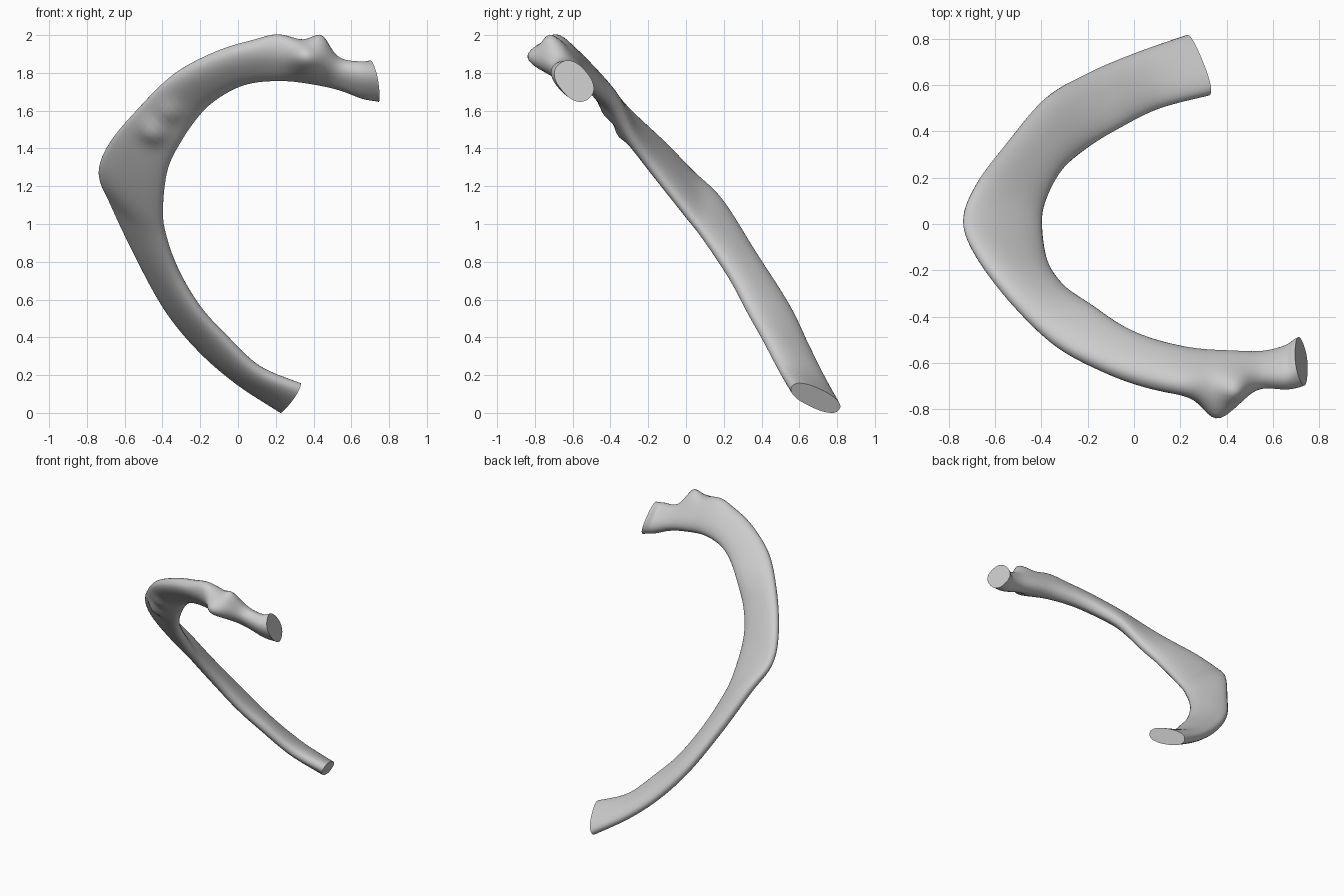
import bpy, bmesh, math
from mathutils import Vector

if "Cube" in bpy.data.objects:
    bpy.data.objects.remove(bpy.data.objects["Cube"])

# Stations along the bone: outer edge xyz, inner edge xyz, thickness
ST = [
    (.715, -.67, 1.86, .73, -.515, 1.675, .17),
    (.66, -.695, 1.855, .66, -.54, 1.69, .14),
    (.55, -.69, 1.87, .55, -.565, 1.73, .12),
    (.42, -.71, 1.93, .42, -.565, 1.76, .13),
    (.25, -.72, 1.985, .25, -.555, 1.78, .14),
    (.05, -.69, 1.965, .08, -.51, 1.77, .13),
    (-.15, -.62, 1.90, -.05, -.45, 1.72, .12),
    (-.35, -.51, 1.79, -.18, -.36, 1.62, .11),
    (-.53, -.33, 1.62, -.30, -.28, 1.45, .10),
    (-.68, -.13, 1.44, -.375, -.17, 1.29, .10),
    (-.735, .02, 1.29, -.40, 0, 1.07, .10),
    (-.675, .18, 1.14, -.38, .11, .92, .10),
    (-.54, .36, .86, -.31, .235, .73, .10),
    (-.38, .545, .57, -.20, .33, .55, .10),
    (-.20, .65, .35, -.07, .41, .41, .10),
    (0, .735, .18, .11, .50, .24, .10),
    (.225, .812, .03, .33, .56, .15, .11),
]
SUB, N = 8, 36


def spline(i, t):
    p = [ST[max(0, min(len(ST) - 1, i + k))] for k in (-1, 0, 1, 2)]
    return [.5 * (2 * b + (c - a) * t + (2 * a - 5 * b + 4 * c - d) * t * t
                  + (3 * b - a - 3 * c + d) * t ** 3) for a, b, c, d in zip(*p)]


def spow(v, e):
    return math.copysign(abs(v) ** e, v)


# Lofted shaft with a flattened oval section
rows = [spline(i, k / SUB) for i in range(len(ST) - 1) for k in range(SUB)]
rows.append(list(ST[-1]))
mid = [(Vector(r[:3]) + Vector(r[3:6])) / 2 for r in rows]
bm = bmesh.new()
rings = []
for j, r in enumerate(rows):
    half = (Vector(r[:3]) - Vector(r[3:6])) / 2
    tan = mid[min(j + 1, len(rows) - 1)] - mid[max(j - 1, 0)]
    thick = half.cross(tan).normalized() * r[6] / 2
    rings.append([bm.verts.new(mid[j] + half * spow(math.cos(a), .85)
                               + thick * spow(math.sin(a), .85))
                  for a in (2 * math.pi * k / N for k in range(N))])
for a, b in zip(rings, rings[1:]):
    for k in range(N):
        bm.faces.new((a[k], a[(k + 1) % N], b[(k + 1) % N], b[k]))
bm.faces.new(rings[0])
bm.faces.new(rings[-1][::-1])
bmesh.ops.recalc_face_normals(bm, faces=bm.faces)

# Tubercle and muscle-attachment bumps: centre, push, radius
BUMPS = [
    ((.38, -.72, 1.88), (-.02, -.11, .01), .10),
    ((.43, -.69, 1.94), (.01, -.03, .07), .07),
    ((.20, -.72, 1.97), (0, 0, .02), .09),
    ((-.46, -.34, 1.50), (0, -.03, -.02), .07),
    ((-.36, -.40, 1.62), (0, -.02, -.015), .06),
]
for c, push, rad in BUMPS:
    bm.normal_update()
    c, push = Vector(c), Vector(push)
    d = push.normalized()
    moves = [(v, push * math.exp(-((v.co - c).length / rad) ** 2)
              * min(1, max(0, v.normal.dot(d) + .4))) for v in bm.verts]
    for v, m in moves:
        v.co += m

# Rest on the ground
low = min(v.co.z for v in bm.verts)
bmesh.ops.translate(bm, verts=bm.verts, vec=(0, 0, -low))
me = bpy.data.meshes.new("rib_bone")
bm.to_mesh(me)
bm.free()
ob = bpy.data.objects.new("rib_bone", me)
bpy.context.collection.objects.link(ob)
bpy.context.view_layer.objects.active = ob
ob.select_set(True)
bpy.ops.object.shade_smooth_by_angle(angle=math.radians(45))
